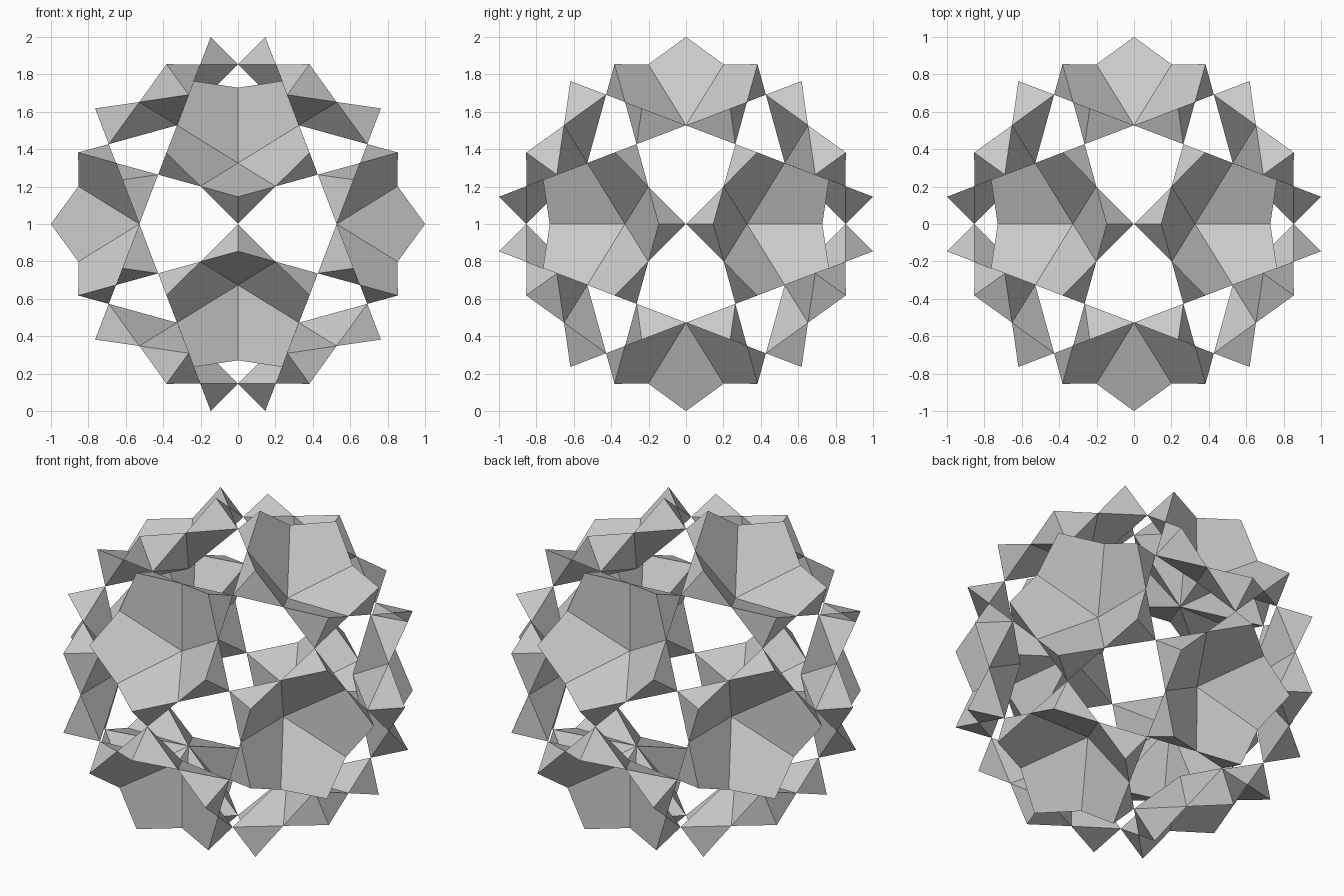
import bpy
import bmesh
from math import sin, cos, pi, sqrt
from mathutils import Vector, Matrix

cube = bpy.data.objects.get("Cube")
if cube:
    bpy.data.objects.remove(cube, do_unlink=True)

PHI = (1 + sqrt(5)) / 2

grey = bpy.data.materials.new("plain grey")
grey.use_nodes = True
colour = (0.6, 0.6, 0.6, 1)
grey.diffuse_color = colour
grey.node_tree.nodes["Principled BSDF"].inputs["Base Color"].default_value = colour


def point(radius, height, angle):
    return Vector((radius * cos(angle), radius * sin(angle), height))


# One dimpled star cup around local z: five wedges meeting at a sunken centre
bm = bmesh.new()
for k in range(5):
    a = 2 * pi * k / 5
    centre, tip, foot, left, right = [bm.verts.new(p) for p in (
        point(0, 0.6205, a),
        point(0.402, 0.9275, a),
        point(0.449, 0.7265, a),
        point(0.3427, 0.832, a + pi / 5),
        point(0.3427, 0.832, a - pi / 5))]
    bm.faces.new((centre, right, tip, left))      # dished top
    bm.faces.new((tip, foot, left))               # outer flanks
    bm.faces.new((tip, right, foot))
    bm.faces.new((centre, left, foot))            # underside
    bm.faces.new((centre, foot, right))
bmesh.ops.recalc_face_normals(bm, faces=bm.faces)
cup_mesh = bpy.data.meshes.new("star_cup")
bm.to_mesh(cup_mesh)
bm.free()
cup_mesh.materials.append(grey)

# Twelve cups on the five-fold axes, touching at their feet
number = 0
for major in range(3):
    for s in (1, -1):
        for t in (1, -1):
            toward = Vector((0, 0, 0))
            toward[major] = s
            n = toward * PHI
            n[(major + 1) % 3] = t
            n.normalize()
            u = (toward - n * toward.dot(n)).normalized()
            v = n.cross(u)
            number += 1
            cup = bpy.data.objects.new(f"star_cup_{number}", cup_mesh)
            bpy.context.collection.objects.link(cup)
            turn = Matrix((u, v, n)).transposed().to_4x4()
            cup.matrix_world = Matrix.Translation((0, 0, 1)) @ turn
